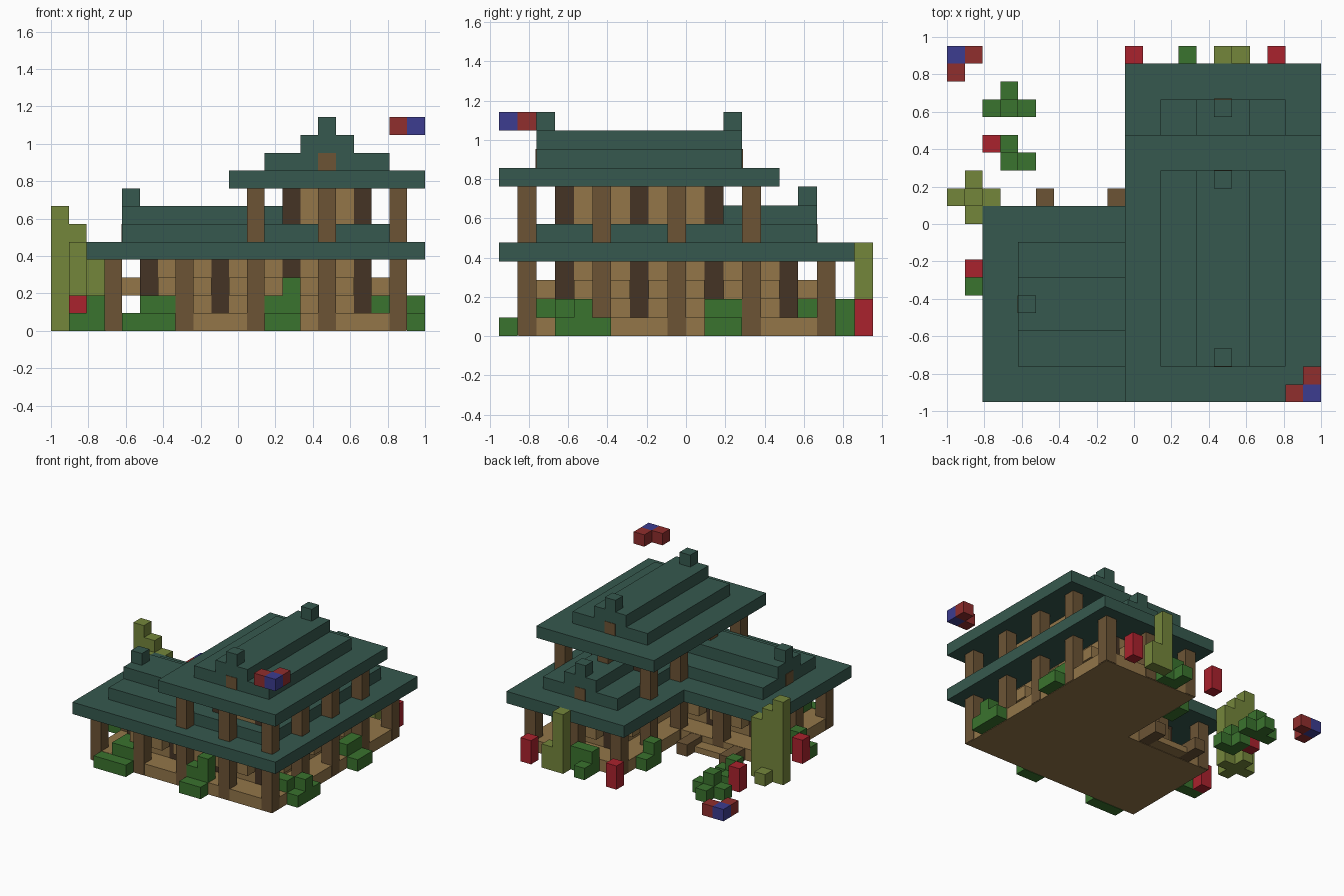
import bpy, bmesh
from mathutils import Vector

cube = bpy.data.objects.get("Cube")
if cube:
    bpy.data.objects.remove(cube, do_unlink=True)

U = 2 / 21                                   # one building block
ORIGIN = Vector((-10.5, -10, 0))             # corner of the block grid
EPS = 0.004                                  # small inset between colours


def material(name, rgb):
    lin = [((c / 255 + 0.055) / 1.055) ** 2.4 for c in rgb] + [1]
    m = bpy.data.materials.new(name)
    m.use_nodes = True
    m.diffuse_color = lin
    m.node_tree.nodes["Principled BSDF"].inputs["Base Color"].default_value = lin
    return m


TEAL = material("teal tiles", (54, 89, 78))
TAN = material("tan planks", (147, 118, 73))
POST = material("brown timber", (108, 84, 53))
DARK = material("dark timber", (69, 52, 37))
GREEN = material("leaf green", (58, 115, 46))
OLIVE = material("olive bamboo", (116, 134, 59))
RED = material("lantern red", (170, 34, 45))
FLAG_RED = material("marker red", (144, 46, 45))
BLUE = material("marker blue", (60, 60, 144))


def part(name, mat, boxes, inset=0.0):
    """Boxes are (x, y, z, width, depth, height) in whole blocks."""
    bm = bmesh.new()
    for x, y, z, w, d, h in boxes:
        lo = (Vector((x, y, z)) + ORIGIN) * U
        size = Vector((w, d, h)) * U
        verts = bmesh.ops.create_cube(bm, size=1)["verts"]
        for v in verts:
            for a in range(3):
                shrink = inset if a < 2 else 0
                v.co[a] = lo[a] + size[a] / 2 + v.co[a] * (size[a] - 2 * shrink)
    mesh = bpy.data.meshes.new(name)
    bm.to_mesh(mesh)
    bm.free()
    mesh.materials.append(mat)
    obj = bpy.data.objects.new(name, mesh)
    bpy.context.collection.objects.link(obj)
    return obj


def columns(places, z, h):
    return [(x, y, z, 1, 1, h) for x, y in places]


# Ground floor deck, L-shaped
part("deck", TAN, [(3, 1, 0, 17, 9, 1), (11, 9, 0, 9, 9, 1)], EPS)

# Veranda posts, lower and upper storey
edge = [(x, 1) for x in range(3, 20, 4)] + [(19, y) for y in range(5, 18, 4)]
edge += [(3, 5), (3, 9), (7, 9), (11, 9), (11, 13), (11, 17), (15, 17)]
part("lower_posts", POST, columns(edge, 0.04, 3.96))
upper = [(x, y) for x in (11, 19) for y in (1, 5, 9, 13)] + [(15, 1), (15, 13)]
part("upper_posts", POST, columns(upper, 5, 3))

# Walls with dark corner timbers
part("lower_walls", TAN, [(5, 3, 1, 13, 5, 3), (13, 3, 1, 5, 13, 3)], EPS)
part("upper_walls", TAN, [(13, 3, 6, 5, 9, 2)], EPS)
lower_dark = [(x, y) for x in (5, 9, 13, 17) for y in (3, 7)]
lower_dark += [(x, y) for x in (13, 17) for y in (11, 15)]
part("lower_wall_timbers", DARK, columns(lower_dark, 1, 3))
part("upper_wall_timbers", DARK,
     columns([(x, y) for x in (13, 17) for y in (3, 7, 11)], 6, 2))

# Window sills in each wall bay
sills = [(x, 2, 2, 3, 1, 1) for x in (6, 10, 14)]
sills += [(x, 8, 2, 3, 1, 1) for x in (6, 10)]
sills += [(18, y, 2, 1, 3, 1) for y in (4, 8, 12)]
sills += [(4, 4, 2, 1, 3, 1), (12, 12, 2, 1, 3, 1), (14, 16, 2, 3, 1, 1)]
part("window_sills", TAN, sills)

# Entrance step with side rails
part("entrance_step", TAN, [(6, 10, 0, 3, 1, 0.5)])
part("entrance_rails", POST, [(x, 10, 0, 1, 2, 1) for x in (5, 9)])

# Stepped roofs
part("lower_roof", TEAL, [(2, 0, 4, 19, 11, 1), (10, 11, 4, 11, 8, 1)])
part("west_gable_roof", TEAL,
     [(4, 2, 5, 8, 7, 1), (4, 4, 6, 9, 3, 1), (4, 5, 7, 1, 1, 1)])
part("back_gable_roof", TEAL,
     [(12, 2, 5, 7, 15, 1), (14, 12, 6, 3, 5, 1), (15, 16, 7, 1, 1, 1)])
part("upper_roof", TEAL,
     [(10, 0, 8, 11, 15, 1), (12, 2, 9, 7, 11, 1), (14, 2, 10, 3, 11, 1),
      (15, 2, 11, 1, 1, 1), (15, 12, 11, 1, 1, 1)])

# Timber blocks showing in the gable ends
p = 0.04
part("gable_timbers", POST,
     [(15, 2 - p, 9, 1, 0.5, 1), (15, 12.5 + p, 9, 1, 0.5, 1),
      (15, 16.5 + p, 5, 1, 0.5, 1), (4 - p, 5, 5, 0.5, 1, 1)])

# Shrubs around the building
part("front_shrubs", GREEN,
     [(4, 0, 0, 3, 1, 1), (5, 1, 1, 2, 1, 1), (5, 2, 1, 1, 1, 1),
      (12, 0, 0, 2, 1, 1), (12, 1, 1, 2, 1, 1), (13, 1, 2, 1, 1, 1)])
part("east_shrubs", GREEN,
     [(20, 3, 0, 1, 3, 1), (20, 4, 1, 1, 1, 1), (19, 3, 1, 1, 1, 1),
      (18, 3, 1, 1, 1, 1), (20, 11, 0, 1, 2, 1), (19, 11, 1, 1, 2, 1)])
part("west_shrubs", GREEN, [(1, 6, 0, 1, 1, 1), (2, 6, 0, 1, 1, 2)])
part("back_shrubs", GREEN,
     [(13, 18, 0, 2, 1, 2), (13, 19, 0, 1, 1, 1),
      (10, 14, 0, 1, 1, 2), (10, 15, 0, 1, 1, 1)])
part("garden_shrubs", GREEN,
     [(2, 16, 0, 3, 1, 1), (3, 17, 0, 1, 1, 1), (3, 16, 1, 1, 1, 1),
      (3, 13, 0, 2, 1, 1), (3, 13, 1, 1, 1, 1), (3, 14, 0, 1, 1, 1)])

# Bamboo clumps
part("west_bamboo", OLIVE,
     [(0, 11, 0, 1, 1, 7), (1, 11, 0, 1, 1, 6), (2, 11, 0, 1, 1, 5),
      (1, 10, 0, 1, 1, 5), (1, 12, 0, 1, 1, 1)])
part("back_bamboo", OLIVE, [(15, 19, 0, 1, 1, 5), (16, 19, 0, 1, 1, 2)])

# Red lanterns
part("lanterns", RED, columns([(10, 19), (18, 19), (2, 14), (1, 7)], 0, 2))

# Corner markers, one high at the front and one low at the back
part("marker_arms", FLAG_RED,
     columns([(19, 0), (20, 1)], 11, 1) + columns([(1, 19), (0, 18)], 0, 1))
part("marker_corners", BLUE,
     columns([(20, 0)], 11, 1) + columns([(0, 19)], 0, 1))
